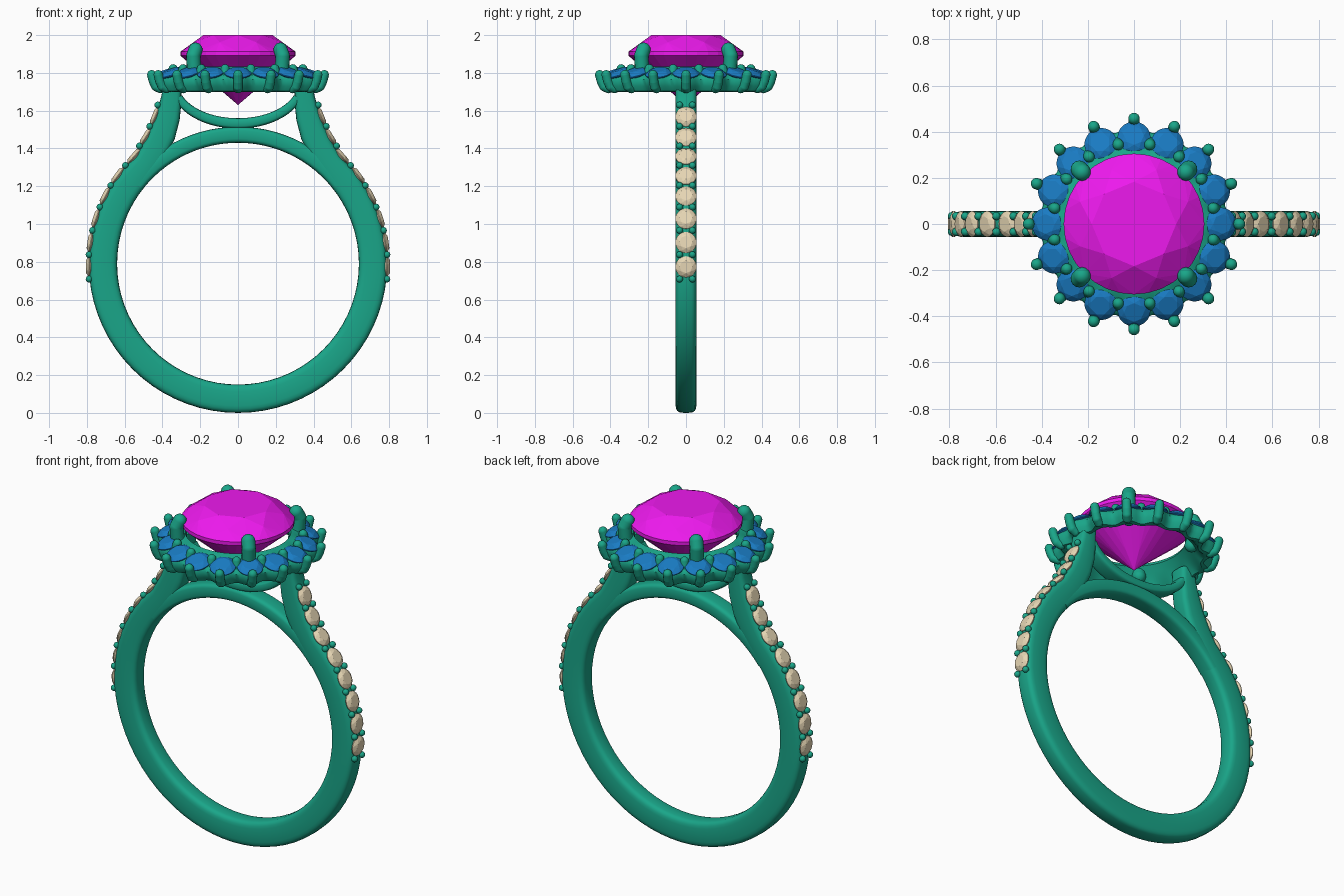
import bpy, bmesh
from math import sin, cos, pi, radians, copysign
from mathutils import Vector, Matrix

if "Cube" in bpy.data.objects:
    bpy.data.objects.remove(bpy.data.objects["Cube"])


def material(name, col):
    m = bpy.data.materials.new(name)
    m.diffuse_color = (*col, 1)
    m.use_nodes = True
    m.node_tree.nodes["Principled BSDF"].inputs["Base Color"].default_value = m.diffuse_color
    return m


METAL = material("metal", (0.01, 0.38, 0.25))
PINK = material("pink_gem", (0.85, 0.01, 0.85))
BLUE = material("blue_gem", (0.01, 0.2, 0.55))
CREAM = material("cream_gem", (0.8, 0.68, 0.46))
CZ, RI, RO = 0.79, 0.64, 0.787   # band centre height, inner and outer radius


def finish(name, bm, mat, smooth=True):
    bmesh.ops.recalc_face_normals(bm, faces=bm.faces[:])
    me = bpy.data.meshes.new(name)
    bm.to_mesh(me)
    bm.free()
    me.materials.append(mat)
    ob = bpy.data.objects.new(name, me)
    bpy.context.collection.objects.link(ob)
    if smooth:
        bpy.ops.object.select_all(action='DESELECT')
        ob.select_set(True)
        bpy.context.view_layer.objects.active = ob
        bpy.ops.object.shade_smooth_by_angle(angle=radians(40))
    return ob


def skin_rings(bm, rings, closed=False, caps=True):
    """Bridge successive rings of points with quads."""
    vs = [[bm.verts.new(p) for p in ring] for ring in rings]
    n = len(vs[0])
    for i in range(len(vs) if closed else len(vs) - 1):
        a, b = vs[i], vs[(i + 1) % len(vs)]
        for j in range(n):
            bm.faces.new((a[j], a[(j + 1) % n], b[(j + 1) % n], b[j]))
    if caps and not closed:
        bm.faces.new(vs[0])
        bm.faces.new(vs[-1])


def loft(bm, stations, hw, caps=True):
    """Rounded-rectangle bar between inner and outer (x, z) edges."""
    rings = []
    for (xi, zi), (xo, zo) in stations:
        ring = []
        for k in range(24):
            a = 2 * pi * k / 24
            c = copysign(abs(cos(a)) ** 0.5, cos(a))
            s = copysign(abs(sin(a)) ** 0.5, sin(a))
            ring.append(((xi + xo) / 2 + (xo - xi) / 2 * c, hw * s,
                         (zi + zo) / 2 + (zo - zi) / 2 * c))
        rings.append(ring)
    skin_rings(bm, rings, caps=caps)


def polar(r, deg):
    return (r * cos(radians(deg)), CZ + r * sin(radians(deg)))


def bead(bm, p, r):
    bmesh.ops.create_uvsphere(bm, u_segments=14, v_segments=8, radius=r,
                              matrix=Matrix.Translation(p))


def rod(bm, pts, r):
    """Round wire with ball joints and ends."""
    pts = [Vector(p) for p in pts]
    for p in pts:
        bead(bm, p, r)
    for a, b in zip(pts, pts[1:]):
        d = b - a
        m = Matrix.Translation((a + b) / 2) @ d.to_track_quat('Z', 'Y').to_matrix().to_4x4()
        bmesh.ops.create_cone(bm, segments=14, radius1=r, radius2=r, depth=d.length,
                              cap_ends=False, matrix=m)


def gem(bm, pos, normal, r, crown, depth, n=8):
    """Round brilliant: hull of table, crown, girdle, pavilion and culet."""
    pts = []
    def ring(count, rad, z, off=0.0):
        pts.extend((rad * r * cos(2 * pi * (k + off) / count),
                    rad * r * sin(2 * pi * (k + off) / count), z) for k in range(count))
    ring(n, 0.6, crown)
    ring(n, 0.83, crown * 0.62, 0.5)
    ring(4 * n, 1, 0.04 * r)
    ring(4 * n, 1, -0.03 * r)
    ring(n, 0.3, -depth * 0.72, 0.5)
    pts.append((0, 0, -depth))
    m = Matrix.Translation(pos) @ Vector(normal).to_track_quat('Z', 'Y').to_matrix().to_4x4()
    vs = [bm.verts.new(m @ Vector(p)) for p in pts]
    bmesh.ops.convex_hull(bm, input=vs)


# Band: half loft from bottom up into the shoulder, mirrored
st = [(polar(RI, a), polar(RO + 0.003 * (a < 0), a)) for a in range(-90, 41, 5)]
st += [((0.43, 1.285), (0.54, 1.36)), ((0.375, 1.365), (0.495, 1.44)),
       ((0.335, 1.45), (0.455, 1.525)), ((0.309, 1.55), (0.425, 1.61)),
       ((0.30, 1.64), (0.405, 1.68)), ((0.30, 1.75), (0.395, 1.75))]
bm = bmesh.new()
loft(bm, st, 0.056, caps=False)
bm.verts.ensure_lookup_table()
bm.faces.new(bm.verts[-24:])
band = finish("band", bm, METAL)
mod = band.modifiers.new("mirror", 'MIRROR')
mod.use_axis[0] = True

# Bridge closing the finger hole, and the curved gallery bar above it
bm = bmesh.new()
loft(bm, [(polar(RI, a), polar(0.725, a)) for a in range(38, 143, 4)], 0.055)
finish("bridge", bm, METAL)
bm = bmesh.new()
bar = []
for k in range(25):
    a = radians(200 + 140 * k / 24)
    bar.append(((0.36 * cos(a), 1.745 + 0.24 * sin(a)),
                (0.315 * cos(a), 1.745 + 0.185 * sin(a))))
loft(bm, bar, 0.05)
finish("gallery_bar", bm, METAL)

# Scalloped halo seat
prof = [(0.275, 1.815, 0), (0.285, 1.835, 0), (0.305, 1.83, 0), (0.41, 1.785, 1),
        (0.422, 1.765, 1), (0.415, 1.73, 1), (0.395, 1.703, 1), (0.37, 1.70, 0.5),
        (0.355, 1.715, 0), (0.30, 1.785, 0)]
rings = []
for k in range(160):
    a = 2 * pi * k / 160
    rings.append([((r + 0.02 * s * cos(16 * a)) * cos(a),
                   (r + 0.02 * s * cos(16 * a)) * sin(a), z) for r, z, s in prof])
bm = bmesh.new()
skin_rings(bm, rings, closed=True)
finish("halo_seat", bm, METAL)

# Halo stones with outer prongs and shared inner beads
stones, prongs = bmesh.new(), bmesh.new()
for k in range(16):
    a = 2 * pi * k / 16
    b = a + pi / 16
    gem(stones, (0.376 * cos(a), 0.376 * sin(a), 1.797),
        (0.34 * cos(a), 0.34 * sin(a), 0.94), 0.071, 0.022, 0.045)
    rod(prongs, [(r * cos(a), r * sin(a), z) for r, z in
                 ((0.41, 1.717), (0.434, 1.728), (0.447, 1.755), (0.457, 1.79))], 0.025)
    rod(prongs, [(r * cos(b), r * sin(b), z) for r, z in
                 ((0.36, 1.78), (0.35, 1.822))], 0.024)
finish("halo_stones", stones, BLUE, False)
finish("halo_prongs", prongs, METAL)

# Centre stone and its four claws
bm = bmesh.new()
gem(bm, (0, 0, 1.9), (0, 0, 1), 0.305, 0.1, 0.27)
finish("centre_stone", bm, PINK, False)
bm = bmesh.new()
for k in range(4):
    a = pi / 4 + k * pi / 2
    rod(bm, [(r * cos(a), r * sin(a), z) for r, z in
             ((0.31, 1.77), (0.33, 1.83), (0.335, 1.89), (0.318, 1.923))], 0.038)
finish("centre_claws", bm, METAL)

# Shoulder stones: position and outward normal along the band's outer edge
spots = [(polar(RO, a), (cos(radians(a)), sin(radians(a))))
         for a in (-1.2, 8.2, 17.6, 27, 36.2)]
spots += [((0.548, 1.358), (0.75, 0.66)), ((0.487, 1.46), (0.85, 0.53)),
          ((0.438, 1.568), (0.93, 0.37))]
stones, beads = bmesh.new(), bmesh.new()
for side in (-1, 1):
    for (x, z), (nx, nz) in spots:
        gem(stones, (side * x, 0, z), (side * nx, 0, nz), 0.056, 0.018, 0.04)
    mids = [polar(RO + 0.006, -5.9)]
    mids += [((p[0][0] + q[0][0]) / 2 + 0.006 * p[1][0], (p[0][1] + q[0][1]) / 2 + 0.006 * p[1][1])
             for p, q in zip(spots, spots[1:])]
    mids.append((0.425, 1.63))
    for x, z in mids:
        for y in (-0.034, 0.034):
            bead(beads, (side * x, y, z), 0.018)
finish("shoulder_stones", stones, CREAM, False)
finish("shoulder_beads", beads, METAL)
